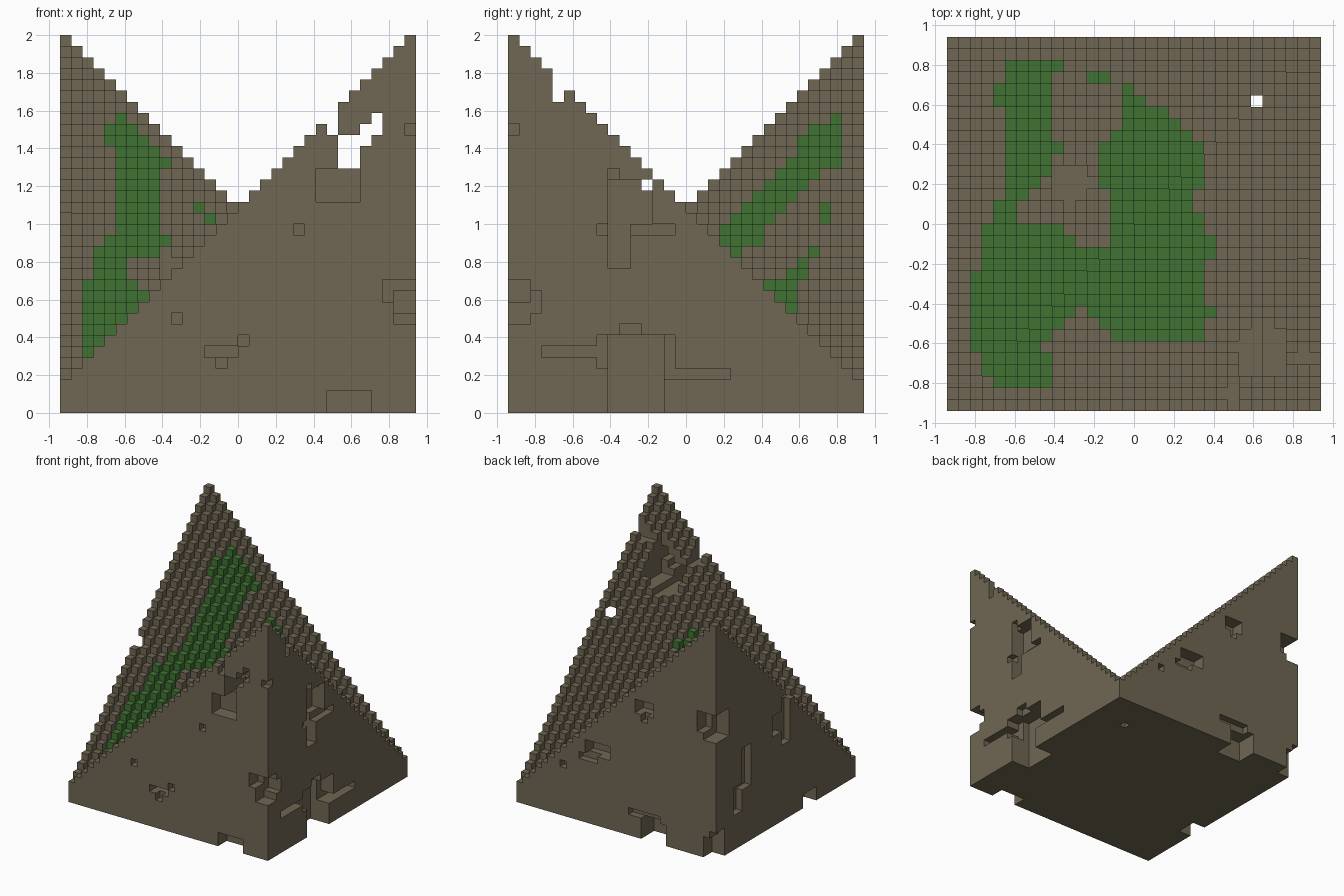
import bpy
import bmesh

cube = bpy.data.objects.get("Cube")
if cube:
    bpy.data.objects.remove(cube, do_unlink=True)

N = 32            # blocks along x and y
S = 2.0 / 34      # block size
FLOOR = 3         # thickness of the valley floor in blocks


def height(i, j):
    """Two opposite corners rise from a diagonal valley."""
    return abs(i - j) + FLOOR


def make_material(name, rgb):
    mat = bpy.data.materials.new(name)
    mat.use_nodes = True
    mat.diffuse_color = (*rgb, 1)
    mat.node_tree.nodes["Principled BSDF"].inputs["Base Color"].default_value = (*rgb, 1)
    return mat


brown = make_material("earth brown", (0.162, 0.136, 0.087))
green = make_material("grass green", (0.051, 0.171, 0.033))

# Solid stepped body
solid = {(i, j, k) for i in range(N) for j in range(N) for k in range(height(i, j))}


def carve(i, j, k):
    """Remove the blocks in inclusive ranges along x, y and z."""
    for a in range(i[0], i[1] + 1):
        for b in range(j[0], j[1] + 1):
            for c in range(k[0], k[1] + 1):
                solid.discard((a, b, c))


# Ragged hole through the front wall, near the peak
for i0, i1, k0, k1 in [(25, 26, 22, 24), (27, 27, 24, 25), (28, 28, 25, 26), (24, 24, 25, 26)]:
    carve((i0, i1), (0, 9), (k0, k1))
carve((23, 26), (0, 1), (19, 21))
carve((26, 28), (3, 6), (23, 30))
carve((29, 31), (4, 4), (28, 30))

# Pits in the front face: x range, z range, depth
for i, k, d in [((21, 21), (16, 16), 1), ((10, 10), (8, 8), 1), ((13, 15), (5, 5), 2),
                ((14, 14), (4, 4), 1), ((16, 16), (6, 6), 1), ((24, 27), (0, 1), 2),
                ((29, 31), (10, 11), 2), ((30, 31), (8, 9), 2), ((31, 31), (25, 25), 1)]:
    carve(i, (0, d - 1), k)

# Pits in the +x face: y range, z range, depth
for j, k, d in [((9, 12), (17, 20), 2), ((9, 10), (13, 16), 2), ((9, 9), (21, 21), 1),
                ((8, 14), (16, 16), 1), ((0, 2), (9, 10), 2), ((0, 1), (8, 8), 2),
                ((9, 13), (0, 6), 3), ((8, 14), (4, 6), 2), ((10, 11), (7, 7), 1),
                ((3, 7), (5, 5), 2), ((14, 19), (3, 3), 2)]:
    carve((N - d, N - 1), j, k)

# Pits in the back face: x range, z range, depth
for i, k, d in [((10, 12), (18, 19), 2), ((11, 11), (17, 17), 1), ((17, 20), (10, 11), 2),
                ((19, 21), (9, 9), 1), ((24, 24), (7, 7), 1), ((8, 11), (0, 2), 3),
                ((9, 13), (3, 3), 1), ((0, 2), (18, 20), 2), ((0, 1), (0, 2), 2)]:
    carve(i, (N - d, N - 1), k)

# Pits in the -x face: y range, z range, depth
for j, k, d in [((29, 31), (17, 20), 2), ((24, 25), (8, 13), 1), ((26, 27), (5, 8), 1),
                ((15, 16), (11, 17), 1), ((17, 18), (13, 15), 1), ((9, 11), (0, 1), 2),
                ((30, 31), (0, 3), 1)]:
    carve((0, d - 1), j, k)

# Hollow in the slope and the small shaft through the valley floor
carve((9, 11), (18, 20), (10, 16))
carve((26, 26), (26, 26), (0, 3))

# Grass on the slopes: first and last row, then first and last column
GRASS = [(29, 29, 5, 9), (28, 28, 5, 8), (26, 27, 4, 8), (20, 25, 5, 8), (22, 22, 5, 9),
         (19, 19, 5, 7), (18, 18, 5, 6), (16, 17, 4, 5), (15, 15, 3, 9), (14, 14, 3, 10),
         (28, 28, 12, 13), (27, 27, 15, 15), (26, 26, 15, 16), (25, 25, 15, 18),
         (24, 24, 15, 19), (23, 23, 14, 20), (19, 22, 13, 21), (17, 18, 14, 20),
         (15, 16, 14, 21), (14, 14, 14, 22), (13, 13, 3, 22), (12, 12, 3, 21),
         (9, 11, 2, 21), (8, 8, 2, 10), (8, 8, 12, 22), (7, 7, 2, 9), (7, 7, 13, 21),
         (6, 6, 2, 8), (6, 6, 14, 21), (5, 5, 2, 7), (3, 4, 3, 8), (2, 2, 4, 8)]
grass = {(i, j, height(i, j) - 1) for j0, j1, i0, i1 in GRASS
         for j in range(j0, j1 + 1) for i in range(i0, i1 + 1)} & solid


def build_blocks(name, cells, mat):
    """Make one mesh from the exposed sides of the given blocks."""
    bm = bmesh.new()
    verts = {}

    def vert(p):
        if p not in verts:
            verts[p] = bm.verts.new(((p[0] - N / 2) * S, (p[1] - N / 2) * S, p[2] * S))
        return verts[p]

    for cell in sorted(cells):
        for axis in range(3):
            for side in (0, 1):
                near = list(cell)
                near[axis] += 2 * side - 1
                if tuple(near) in solid:
                    continue
                ring = []
                for u, v in ((0, 0), (1, 0), (1, 1), (0, 1)):
                    p = list(cell)
                    p[axis] += side
                    p[(axis + 1) % 3] += u
                    p[(axis + 2) % 3] += v
                    ring.append(vert(tuple(p)))
                bm.faces.new(ring if side else ring[::-1])
    mesh = bpy.data.meshes.new(name)
    bm.to_mesh(mesh)
    bm.free()
    mesh.materials.append(mat)
    obj = bpy.data.objects.new(name, mesh)
    bpy.context.collection.objects.link(obj)
    return obj


build_blocks("earth_body", solid - grass, brown)
build_blocks("grass_patch", grass, green)
